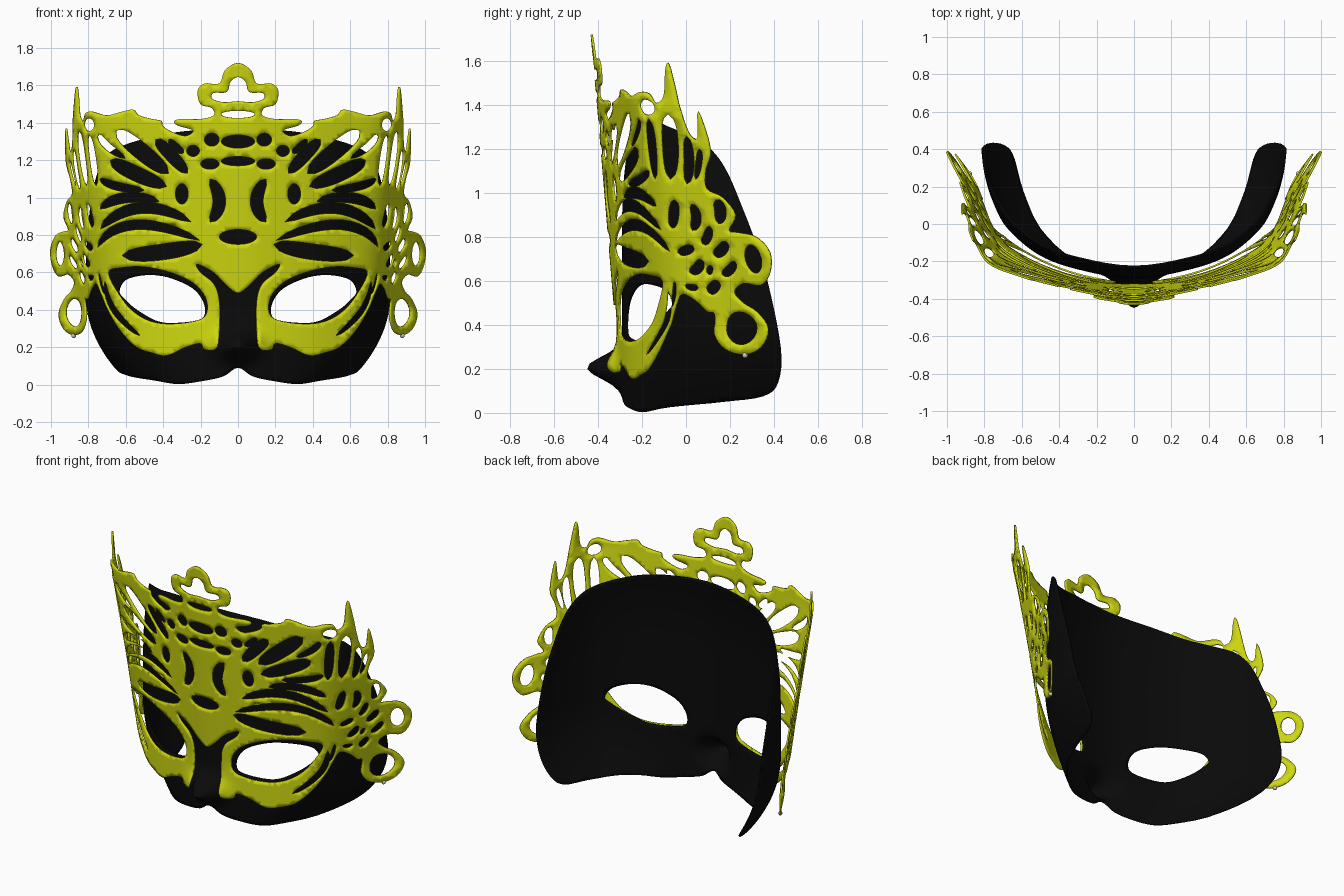
import bpy, bmesh, math
from mathutils import Vector
from mathutils.geometry import delaunay_2d_cdt
from mathutils.kdtree import KDTree


def material(name, rgb):
    m = bpy.data.materials.new(name)
    m.diffuse_color = (*rgb, 1)
    return m


def smooth_loop(pts, n=4):
    # closed Catmull-Rom curve through the points
    out, k = [], len(pts)
    P = [Vector(p) for p in pts]
    for i in range(k):
        a, b, c, d = P[i - 1], P[i], P[(i + 1) % k], P[(i + 2) % k]
        for j in range(n):
            t = j / n
            out.append(b + 0.5 * t * ((c - a) + t * (2 * a - 5 * b + 4 * c - d + t * (3 * (b - c) + d - a))))
    return out


def slot(x0, z0, xm, zm, x1, z1, w, n=12):
    # rounded slot along a bent centre line through three points
    a, m, b = Vector((x0, z0)), Vector((xm, zm)), Vector((x1, z1))
    c = 2 * m - (a + b) / 2
    left, right = [], []
    for i in range(n + 1):
        t = i / n
        p = a * (1 - t) ** 2 + c * 2 * t * (1 - t) + b * t * t
        d = ((c - a) * (1 - t) + (b - c) * t).normalized()
        h = w * math.sqrt(max(0, 1 - abs(2 * t - 1) ** 2.6))
        left.append(p + Vector((-d.y, d.x)) * h)
        right.append(p - Vector((-d.y, d.x)) * h)
    return left + right[-2:0:-1]


def oval(x, z, rx, rz):
    return [Vector((x + rx * math.cos(i * math.pi / 10), z + rz * math.sin(i * math.pi / 10))) for i in range(20)]


def inside(p, poly):
    hit, q = False, poly[-1]
    for r in poly:
        if (r.y > p.y) != (q.y > p.y) and p.x < (q.x - r.x) * (p.y - r.y) / (q.y - r.y) + r.x:
            hit = not hit
        q = r
    return hit


def plan(tab, s):
    # smooth lookup of (x, y) along a horizontal section
    e, f = tab[-1], tab[-2]
    T = [(-tab[1][0], -tab[1][1], tab[1][2])] + tab + [tuple(2 * e[i] - f[i] for i in range(3))]
    k = 1
    while k < len(T) - 3 and s > T[k + 1][0]:
        k += 1
    a, b, c, d = T[k - 1:k + 3]
    h = c[0] - b[0]
    t = (s - b[0]) / h
    res = []
    for i in (1, 2):
        m0 = (c[i] - a[i]) / (c[0] - a[0]) * h
        m1 = (d[i] - b[i]) / (d[0] - b[0]) * h
        res.append(b[i] * (1 + 2 * t) * (1 - t) ** 2 + m0 * t * (1 - t) ** 2
                   + c[i] * t * t * (3 - 2 * t) + m1 * t * t * (t - 1))
    return res


def nose(x, z):
    return 0.16 * math.exp(-(x / 0.1) ** 2 - ((z - 0.205) / 0.07) ** 2)


def sheet(name, half_outline, holes, surface, mat, thick, offset, step=0.025):
    # flat pattern, triangulated with its holes, then bent onto a surface
    full = half_outline + [(-x, z) for x, z in reversed(half_outline) if x > 0]
    outline = smooth_loop(full)
    verts, edges = [], []
    for loop in [outline] + holes:
        b = len(verts)
        verts += loop
        edges += [(b + i, b + (i + 1) % len(loop)) for i in range(len(loop))]
    # fill points, kept clear of the pattern lines so triangles stay even
    tree = KDTree(len(verts))
    for i, v in enumerate(verts):
        tree.insert((v.x, v.y, 0), i)
    tree.balance()
    grid = [Vector((i * step, j * step)) for i in range(1, int(1.25 / step)) for j in range(int(1.8 / step))]
    verts += [g for g in grid if tree.find((g.x, g.y, 0))[2] > step * 0.5]
    b = len(verts)
    count = int(1.9 / step)
    verts += [Vector((0, (j - 1) * step)) for j in range(count)]
    edges += [(b + j, b + j + 1) for j in range(count - 1)]
    co, _, faces, *_ = delaunay_2d_cdt(verts, edges, [], 0, 1e-5)
    bm = bmesh.new()
    bv = [bm.verts.new((*surface(max(p.x, 0), p.y), p.y)) for p in co]
    for f in faces:
        c = sum((co[i] for i in f), Vector((0, 0))) / len(f)
        if c.x > 0 and inside(c, outline) and not any(inside(c, h) for h in holes):
            bm.faces.new([bv[i] for i in f])
    bmesh.ops.delete(bm, geom=[v for v in bm.verts if not v.link_faces], context='VERTS')
    me = bpy.data.meshes.new(name)
    bm.to_mesh(me)
    bm.free()
    ob = bpy.data.objects.new(name, me)
    bpy.context.collection.objects.link(ob)
    me.materials.append(mat)
    mir = ob.modifiers.new("mirror", 'MIRROR')
    mir.use_clip = True
    sol = ob.modifiers.new("thickness", 'SOLIDIFY')
    sol.thickness, sol.offset = thick, offset
    bpy.ops.object.select_all(action='DESELECT')
    ob.select_set(True)
    bpy.context.view_layer.objects.active = ob
    bpy.ops.object.shade_smooth_by_angle(angle=math.radians(40))
    return ob


black = material("black", (0.003, 0.003, 0.003))
yellow = material("yellow", (0.62, 0.69, 0.005))

# black face shell: plan section, narrowing towards the jaw, outline
shell_plan = [(0, 0, -.29), (.25, .25, -.255), (.5, .5, -.17), (.68, .68, -.02), (.8, .755, .12), (.95, .8, .27), (1.11, .82, .43)]


def shell_surface(s, z):
    x, y = plan(shell_plan, s)
    k = 1 - .23 * max(0, (.5 - z) / .45) ** 2 - .05 * max(0, (z - .7) / .7) ** 2
    return x * k, y + 0.06 * max(0, (z - .9) / .47) ** 2 - nose(x, z)


shell_outline = [(0, .09), (.1, .045), (.25, .02), (.45, .003), (.62, .025), (.85, .05), (1.03, .075), (1.1, .14), (1.11, .3),
                 (1.05, .6), (.98, .82), (.88, 1.05), (.78, 1.19), (.68, 1.26), (.5, 1.32), (.3, 1.355), (0, 1.37)]
eye = smooth_loop([(.635, .5), (.6, .56), (.5, .585), (.38, .575), (.25, .52), (.19, .45), (.18, .38), (.22, .345),
                   (.35, .33), (.45, .34), (.55, .4), (.61, .46)])
sheet("face_shell", shell_outline, [eye], shell_surface, black, 0.008, -1)

# yellow filigree: low and high plan sections blended by height
low = [(0, 0, -.325), (.2, .2, -.3), (.4, .4, -.245), (.6, .6, -.15), (.72, .72, -.06), (.85, .8, .08), (1.0, .87, .23), (1.19, 1.01, .43)]
high = [(0, 0, -.4), (.3, .3, -.355), (.6, .6, -.275), (.78, .78, -.2), (.9, .865, -.06), (1.0, .92, .05), (1.19, .98, .26)]


def lace_surface(s, z):
    t = min(max((z - .5) / .9, -.1), 1)
    a, b = plan(low, s), plan(high, s)
    y = a[1] + (b[1] - a[1]) * t - nose(s, z)
    return a[0] + (b[0] - a[0]) * t, y - 0.09 * max(0, z - 1.4)


eye_edge = [(0, .49), (.06, .53), (.13, .6), (.22, .645), (.2, .6), (.13, .54), (.1, .45), (.1, .28), (.12, .19), (.18, .19),
            (.2, .22), (.28, .2), (.38, .155), (.46, .17), (.54, .2), (.62, .28), (.68, .38), (.73, .48), (.77, .54)]
side_edge = [(.82, .51), (.86, .46), (.89, .45), (.88, .36), (.93, .29), (1.02, .265), (1.09, .3), (1.12, .38), (1.08, .46),
             (1.03, .5), (1.0, .55), (1.05, .59), (1.12, .58), (1.17, .64), (1.185, .73), (1.14, .8), (1.07, .82), (1.03, .83),
             (1.07, .9), (1.03, .98), (.97, 1.02), (.98, 1.1), (1.02, 1.2), (1.0, 1.37), (.975, 1.25), (.94, 1.28)]
top_edge = [(.92, 1.45), (.9, 1.585), (.885, 1.56), (.87, 1.44), (.84, 1.41), (.82, 1.45), (.78, 1.46), (.7, 1.44), (.62, 1.46),
            (.56, 1.47), (.53, 1.44), (.46, 1.42), (.41, 1.41), (.4, 1.38), (.35, 1.35), (.28, 1.33), (.24, 1.36), (.32, 1.385),
            (.34, 1.41), (.3, 1.42), (.2, 1.42), (.13, 1.44), (.14, 1.48), (.2, 1.5), (.215, 1.57), (.18, 1.61), (.1, 1.61),
            (.07, 1.68), (0, 1.72)]

eye_window = smooth_loop([(.69, .6), (.62, .625), (.5, .63), (.36, .6), (.24, .545), (.175, .47), (.165, .39), (.21, .345),
                          (.35, .325), (.47, .34), (.57, .4), (.64, .49)])
crown_window = smooth_loop([(0, 1.515), (.08, 1.51), (.14, 1.53), (.13, 1.56), (.06, 1.565), (.04, 1.62), (0, 1.645),
                            (-.04, 1.62), (-.06, 1.565), (-.13, 1.56), (-.14, 1.53), (-.08, 1.51)])
centre_holes = [oval(0, .79, .1, .04), oval(0, 1.195, .09, .025), oval(0, 1.3, .09, .035), oval(0, 1.445, .09, .02),
                oval(.15, 1.18, .05, .028), oval(.14, 1.31, .04, .035), oval(.3, 1.02, .035, .055), oval(.24, 1.25, .035, .03)]
brow_slots = [(.62, .69, .4, .71, .19, .75, .042), (.76, .73, .55, .855, .2, .77, .026), (.74, .83, .52, .945, .25, .87, .03),
              (.74, .94, .6, 1.0, .42, .98, .028), (.15, 1.1, .1, .98, .15, .87, .034), (.71, .56, .66, .4, .52, .26, .016),
              (.75, .6, .735, .54, .71, .48, .01)]
wing_slots = [(.68, 1.2, .55, 1.13, .38, 1.06, .04), (.65, 1.36, .52, 1.25, .37, 1.13, .045), (.44, 1.31, .36, 1.23, .27, 1.13, .034),
              (.74, 1.1, .64, 1.06, .5, 1.04, .022), (.37, 1.31, .33, 1.27, .29, 1.24, .02), (.74, 1.34, .7, 1.28, .6, 1.21, .02),
              (.8, 1.34, .78, 1.2, .76, 1.06, .024), (.875, 1.36, .86, 1.22, .83, 1.06, .03), (.93, 1.26, .92, 1.15, .89, 1.04, .022),
              (.975, 1.2, .96, 1.14, .93, 1.06, .014)]
side_slots = [(.83, .97, .81, .9, .79, .84, .022), (.89, .95, .9, .89, .87, .83, .022), (1.0, .97, 1.01, .92, .99, .86, .026),
              (.95, .85, .93, .8, .9, .77, .02), (.86, .76, .83, .74, .79, .73, .02), (.88, .7, .86, .66, .82, .64, .022),
              (1.01, .78, .98, .74, .94, .72, .024), (1.03, .69, 1.0, .65, .96, .63, .02), (.94, .6, .91, .57, .88, .55, .024),
              (.84, .58, .82, .57, .79, .58, .014), (.92, .67, .91, .65, .9, .63, .014)]
lace_holes = [eye_window, crown_window, oval(.8, 1.39, .035, .035), oval(1.11, .7, .036, .065), oval(1.005, .385, .07, .075)]
lace_holes += centre_holes + [slot(*a) for a in brow_slots + wing_slots + side_slots]
sheet("filigree", eye_edge + side_edge + top_edge, lace_holes, lace_surface, yellow, 0.01, 0)

# small grey beads at the tips of the side curls
bx, by = lace_surface(1.02, .262)
for side in (-1, 1):
    bpy.ops.mesh.primitive_uv_sphere_add(segments=12, ring_count=8, radius=0.013, location=(side * bx, by, .262))
    bpy.context.object.name = "curl_bead"
    bpy.ops.object.shade_smooth()
